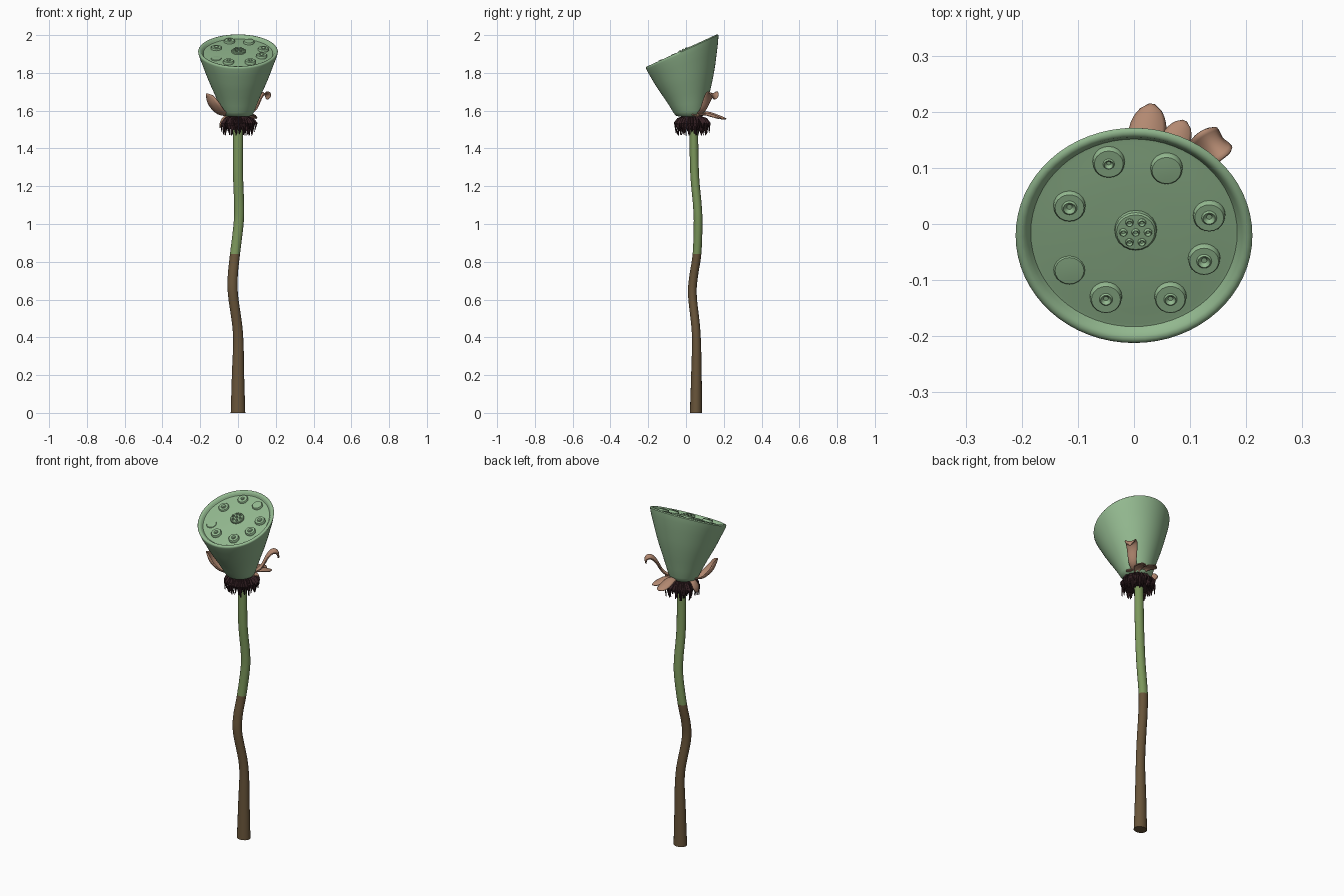
import bpy, math, random
from mathutils import Vector, Matrix

if "Cube" in bpy.data.objects:
    bpy.data.objects.remove(bpy.data.objects["Cube"])

random.seed(4)

def mat(name, c):
    m = bpy.data.materials.new(name)
    m.diffuse_color = (*c, 1)
    m.use_nodes = True
    m.node_tree.nodes["Principled BSDF"].inputs["Base Color"].default_value = m.diffuse_color
    return m

POD = mat("pod green", (0.29, 0.48, 0.275))
STEM = mat("stem green", (0.20, 0.31, 0.105))
BROWN = mat("stem brown", (0.14, 0.09, 0.042))
PETAL = mat("dry petal", (0.45, 0.25, 0.165))
DARK = mat("dark stamen", (0.034, 0.014, 0.017))

def make(name, verts, faces, mats, angle=50):
    me = bpy.data.meshes.new(name)
    me.from_pydata(verts, [], faces)
    for m in mats:
        me.materials.append(m)
    ob = bpy.data.objects.new(name, me)
    bpy.context.collection.objects.link(ob)
    bpy.ops.object.select_all(action='DESELECT')
    ob.select_set(True)
    bpy.context.view_layer.objects.active = ob
    bpy.ops.object.shade_smooth_by_angle(angle=math.radians(angle))
    return ob

def loft(rings, verts=None, faces=None):
    """Skin closed rings of equal size, capping both ends."""
    verts = [] if verts is None else verts
    faces = [] if faces is None else faces
    b, n = len(verts), len(rings[0])
    for r in rings:
        verts.extend(r)
    for i in range(len(rings) - 1):
        for j in range(n):
            k = (j + 1) % n
            faces.append((b+i*n+j, b+i*n+k, b+(i+1)*n+k, b+(i+1)*n+j))
    faces.append(tuple(b + j for j in reversed(range(n))))
    faces.append(tuple(b + (len(rings)-1)*n + j for j in range(n)))
    return verts, faces

def ring(m, r, h=0.0, n=16, ry=None):
    ry = r if ry is None else ry
    return [m @ Vector((r*math.cos(2*math.pi*i/n), ry*math.sin(2*math.pi*i/n), h)) for i in range(n)]

def spline(pts, steps):
    """Catmull-Rom through points of any dimension."""
    p = [Vector(q) for q in pts]
    p = [2*p[0]-p[1]] + p + [2*p[-1]-p[-2]]
    out = []
    for i in range(1, len(p)-2):
        a, b, c, d = p[i-1:i+3]
        for s in range(steps):
            t = s/steps
            out.append(0.5*(2*b + (c-a)*t + (2*a-5*b+4*c-d)*t*t + (3*b-a-3*c+d)*t**3))
    return out + [p[-2]]

# Stem: wavy path, brown below and green above
path = [(0, .053, 0), (0, .055, .2), (0, .054, .42), (-.026, .034, .62), (-.028, .04, .72),
        (-.016, .058, .84), (.003, .064, 1.0), (.006, .06, 1.1), (0, .045, 1.28), (.001, .04, 1.58)]
rings = []
for p in spline(path, 6):
    flare = .012 * max(0, 1 - p.z/.4)
    rings.append(ring(Matrix.Translation(p), .0265 + flare, 0, 16, .023 + flare*.8))
v, f = loft(rings)
stem = make("stem", v, f, [BROWN, STEM])
for poly in stem.data.polygons:
    poly.material_index = 1 if poly.center.z > .84 else 0

# Seed pod: lofted cone ending in a tilted disc with a rolled rim
TILT = math.radians(24.7)
TOP = Matrix.Translation((0, -.02, 1.912)) @ Matrix.Rotation(TILT, 4, 'X')
N = 64
rings = []
for t, r in ((0, .055), (.02, .075), (.08, .086), (.2, .102), (.35, .124), (.5, .147),
             (.65, .168), (.8, .187), (.92, .203), (.98, .209)):
    c = Vector((0, .022, 1.568)).lerp(Vector((0, -.02, 1.912)), t)
    rings.append(ring(Matrix.Translation(c) @ Matrix.Rotation(TILT*t**.8, 4, 'X'), r, 0, N))
for r, h in ((.211, .001), (.208, .005), (.202, .007), (.195, .005), (.189, -.003), (.184, -.010),
             (.178, -.010), (.15, -.007), (.08, -.006), (.02, -.004)):
    rings.append(ring(TOP, r, h, N))
v, f = loft(rings)
make("seed_pod", v, f, [POD])

def button(x, y, r, h, hole, verts, faces, base=-.012):
    """Raised round seed with a small crater; x and y as seen from above."""
    m = TOP @ Matrix.Translation((x, (y + .02)/math.cos(TILT), 0))
    prof = [(r*1.04, base), (r, h - .003), (r*.92, h)]
    if hole:
        prof += [(hole*1.7, h), (hole*1.35, h + .003), (hole, h + .001), (hole*.6, h - .004)]
    else:
        prof += [(r*.4, h + .001)]
    loft([ring(m, a, b, 20) for a, b in prof], verts, faces)

# Ring of seeds
v, f = [], []
for x, y, h, hole in ((-.045, .108, .003, .006), (.058, .097, .004, 0), (.134, .013, .005, .008),
                      (.125, -.064, .006, .008), (.065, -.132, .006, .007), (-.05, -.132, .006, .007),
                      (-.115, -.085, -.004, 0), (-.115, .030, .003, .008)):
    button(x, y, .028, h, hole, v, f)
make("seeds", v, f, [POD], 35)

# Central seed with seven little craters
v, f = [], []
button(.003, -.012, .037, .006, 0, v, f)
for i in range(7):
    a, d = i*math.pi/3, (0 if i == 6 else .022)
    button(.003 + d*math.cos(a), -.012 + d*math.sin(a)*.91, .0075, .009, .004, v, f, .004)
make("centre_seed", v, f, [POD], 35)

# Stamen frill: dark collar with ragged drooping strands
C = Vector((.003, .032, 0))
v, f = loft([ring(Matrix.Translation(C + Vector((0, 0, z))), r, 0, 24) for r, z in
             ((.028, 1.50), (.065, 1.505), (.078, 1.525), (.07, 1.55), (.045, 1.575), (.02, 1.58))])
for i in range(110):
    a = i*2.39996 + random.uniform(-.1, .1)
    out = Vector((math.cos(a), math.sin(a), 0))
    side = Vector((-out.y, out.x, 0))
    reach, drop = random.uniform(.068, .096), random.uniform(1.468, 1.515)
    pts = [(.035, 1.572), (reach*.8, 1.555), (reach, 1.53), (reach*random.uniform(.82, 1.02), drop)]
    rs = []
    for (d, z), w in zip(pts, (.006, .008, .008, .003)):
        p = C + out*d + Vector((0, 0, z)) + side*random.uniform(-.004, .004)
        rs.append([p + side*w, p + out*w*.7 + Vector((0, 0, w*.6)), p - side*w, p - out*w*.7 - Vector((0, 0, w*.6))])
    loft(rs, v, f)
make("stamen_frill", v, f, [DARK], 30)

def petal(name, pts, width, cup):
    """Cupped leaf blade swept along a centre line."""
    line = spline(pts, 5)
    n, k = len(line), 8
    d = line[-1] - line[0]
    side = Vector((-d.y, d.x, 0)).normalized()
    verts, faces = [], []
    for i, p in enumerate(line):
        t = i/(n-1)
        w = width*.5*(.3 + .7*math.sin(math.pi*min(t/1.3, .5))) * math.sqrt(max(.01, 1 - max(0, (t-.55)/.45)**2.2))
        tan = line[min(i+1, n-1)] - line[max(i-1, 0)]
        up = tan.cross(side).normalized()
        for j in range(k+1):
            s = 2*j/k - 1
            verts.append(p + side*s*w + up*(cup*s*s*w))
    for i in range(n-1):
        for j in range(k):
            a = i*(k+1) + j
            faces.append((a, a+1, a+k+2, a+k+1))
    ob = make(name, verts, faces, [PETAL], 60)
    sol = ob.modifiers.new("thickness", 'SOLIDIFY')
    sol.thickness, sol.offset = .006, 0

# Dry petals left around the pod base
petal("petal_left", [(-.03, .02, 1.572), (-.10, -.015, 1.582), (-.145, -.045, 1.63), (-.165, -.06, 1.69)], .11, .45)
petal("petal_curled", [(.03, .05, 1.57), (.085, .09, 1.60), (.115, .12, 1.665), (.135, .138, 1.69),
                       (.152, .148, 1.683), (.156, .152, 1.66)], .062, .3)
petal("petal_back", [(.01, .06, 1.572), (.018, .11, 1.592), (.025, .17, 1.575), (.032, .213, 1.556)], .066, -.35)
petal("petal_back_right", [(.03, .05, 1.568), (.055, .10, 1.585), (.075, .15, 1.575), (.09, .183, 1.56)], .052, -.3)
petal("petal_right_small", [(.03, .035, 1.568), (.06, .045, 1.578), (.095, .06, 1.57)], .04, .2)
petal("petal_drooping", [(-.03, .03, 1.572), (-.07, .03, 1.57), (-.092, .03, 1.54), (-.095, .03, 1.51)], .05, -.3)
